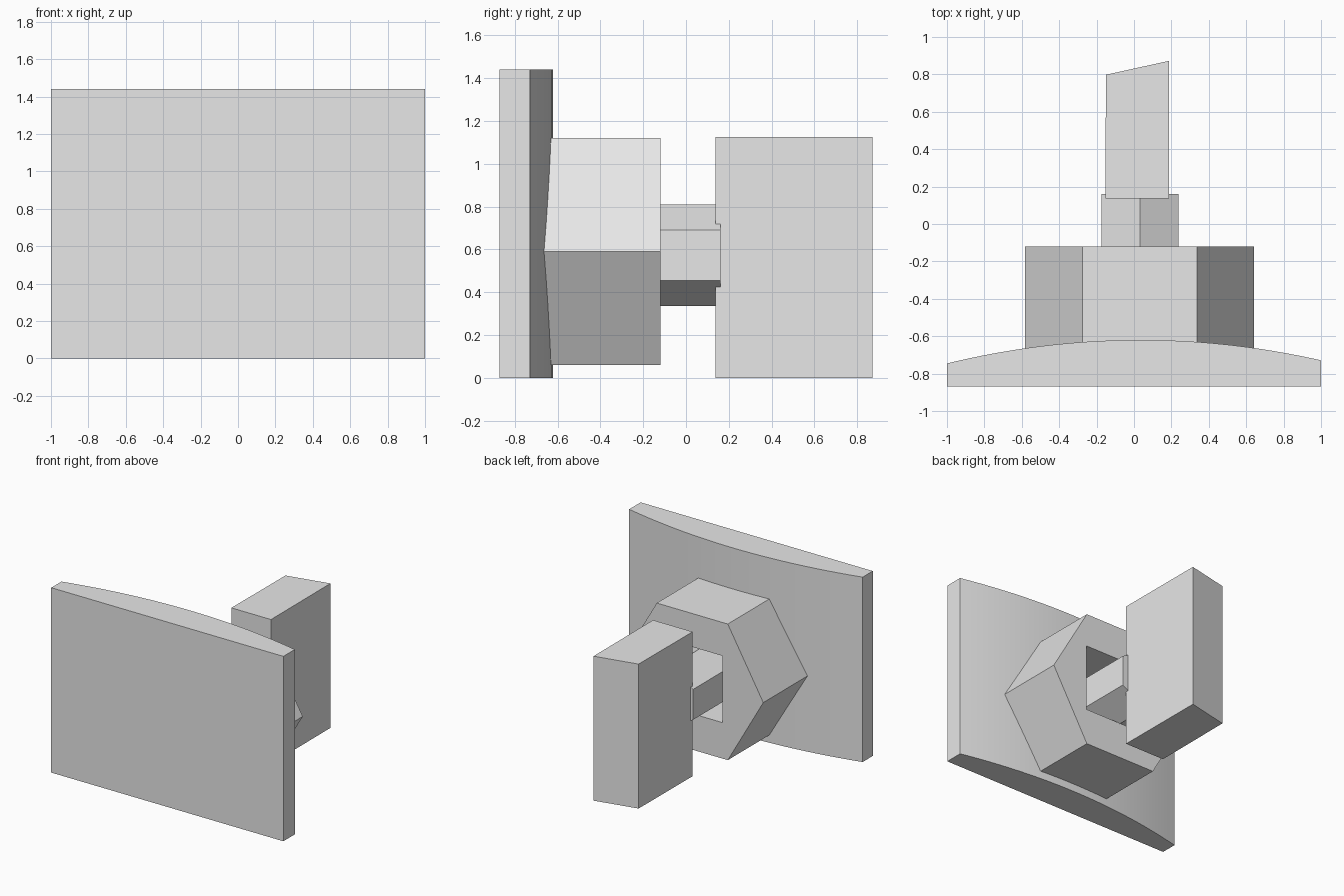
import bpy
import bmesh
import math

cube = bpy.data.objects.get("Cube")
if cube:
    bpy.data.objects.remove(cube, do_unlink=True)

grey = bpy.data.materials.new("plain_grey")
grey.use_nodes = True
grey.diffuse_color = (0.8, 0.8, 0.8, 1)
grey.node_tree.nodes["Principled BSDF"].inputs["Base Color"].default_value = (0.8, 0.8, 0.8, 1)


def prism(name, outline, offset):
    """Extrude a closed outline of 3D points along an offset."""
    bm = bmesh.new()
    face = bm.faces.new([bm.verts.new(p) for p in outline])
    result = bmesh.ops.extrude_face_region(bm, geom=[face])
    moved = [v for v in result["geom"] if isinstance(v, bmesh.types.BMVert)]
    bmesh.ops.translate(bm, verts=moved, vec=offset)
    bmesh.ops.recalc_face_normals(bm, faces=bm.faces)
    mesh = bpy.data.meshes.new(name)
    bm.to_mesh(mesh)
    bm.free()
    mesh.materials.append(grey)
    obj = bpy.data.objects.new(name, mesh)
    bpy.context.collection.objects.link(obj)
    return obj


def activate(obj):
    bpy.ops.object.select_all(action="DESELECT")
    obj.select_set(True)
    bpy.context.view_layer.objects.active = obj


def hexagon(cx, cz, radius, y, turn):
    angles = [math.radians(turn + 60 * i) for i in range(6)]
    return [(cx + radius * math.cos(a), y, cz + radius * math.sin(a)) for a in angles]


# Face plate: flat front, gently bowed back
steps = 32
apex = 0.035
bow = []
for i in range(steps + 1):
    x = 1 - 2 * i / steps
    bow.append((x, -0.62 - 0.117 * (x - apex) ** 2, 0))
plate = prism("face_plate", [(-1, -0.87, 0), (1, -0.87, 0)] + bow, (0, 0, 1.44))
activate(plate)
bpy.ops.object.shade_smooth_by_angle(angle=math.radians(20))

# Hexagonal collar with a rectangular socket cut through it
collar = prism("hex_collar", hexagon(0.03, 0.59, 0.612, -0.75, 0), (0, 0.63, 0))
socket = [(-0.23, -0.9, 0.34), (0.34, -0.9, 0.34), (0.34, -0.9, 0.86), (-0.23, -0.9, 0.86)]
cutter = prism("socket_cutter", socket, (0, 1, 0))
cutter.hide_render = True
cut = collar.modifiers.new("socket", "BOOLEAN")
cut.operation = "DIFFERENCE"
cut.solver = "EXACT"
cut.object = cutter
activate(collar)
bpy.ops.object.modifier_apply(modifier=cut.name)
bpy.data.objects.remove(cutter, do_unlink=True)

# Hexagonal shaft joining the socket to the handle
prism("hex_shaft", hexagon(0.032, 0.572, 0.237, -0.7, 30), (0, 0.86, 0))

# Upright handle with a slanted rear end
base = [(-0.153, 0.137, 0), (0.188, 0.137, 0), (0.186, 0.872, 0), (-0.15, 0.798, 0)]
prism("handle_block", base, (0, 0, 1.125))
